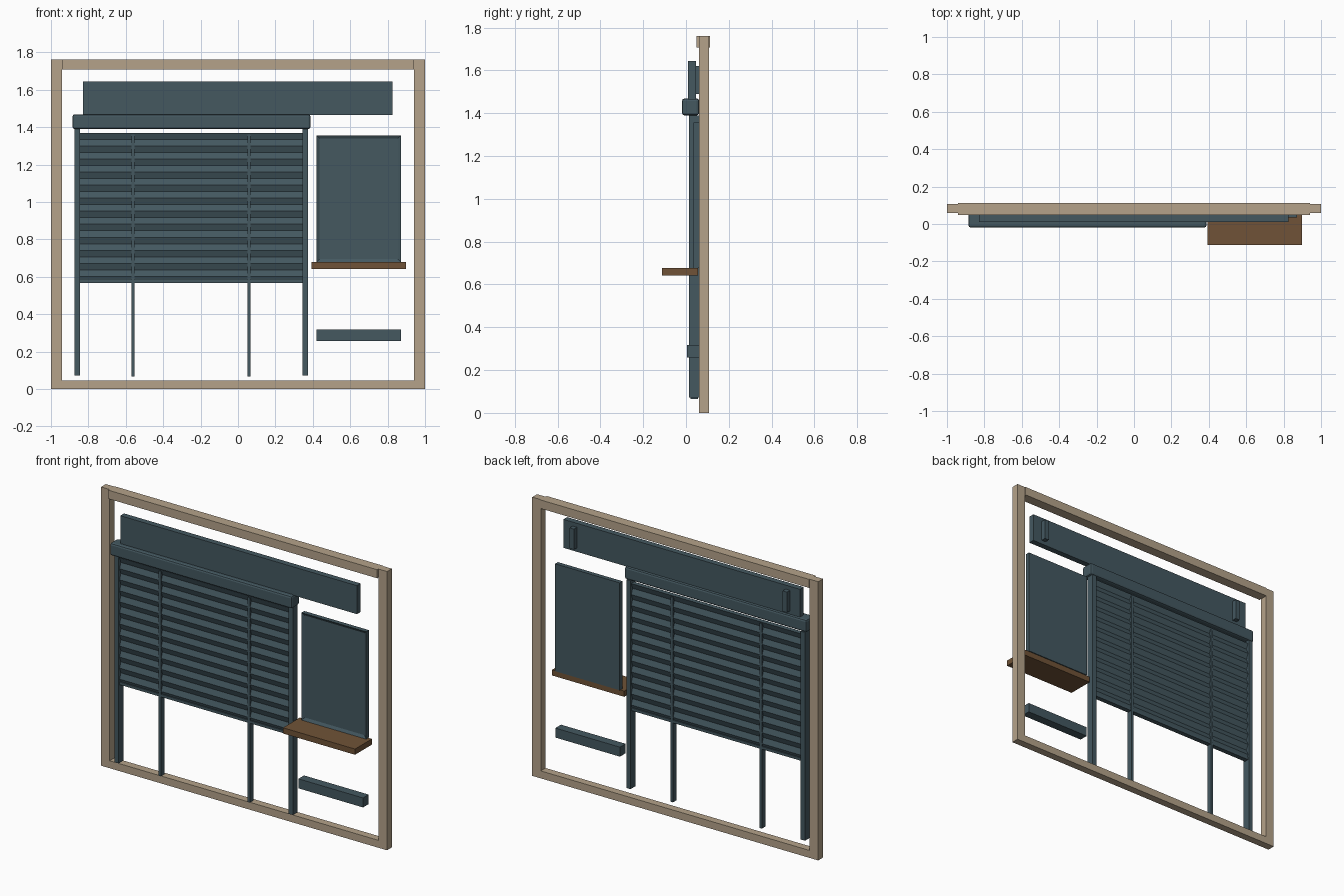
import bpy
import bmesh

cube = bpy.data.objects.get("Cube")
if cube:
    bpy.data.objects.remove(cube, do_unlink=True)


def material(name, rgb):
    m = bpy.data.materials.new(name)
    m.use_nodes = True
    m.diffuse_color = (*rgb, 1)
    bsdf = next(n for n in m.node_tree.nodes if n.type == "BSDF_PRINCIPLED")
    bsdf.inputs["Base Color"].default_value = (*rgb, 1)
    return m


TEAL = material("slate_teal", (0.058, 0.098, 0.118))
BEIGE = material("pale_timber", (0.46, 0.365, 0.255))
BROWN = material("brown_wood", (0.16, 0.086, 0.038))


def finish(name, bm, mat):
    bmesh.ops.recalc_face_normals(bm, faces=bm.faces)
    mesh = bpy.data.meshes.new(name)
    bm.to_mesh(mesh)
    bm.free()
    mesh.materials.append(mat)
    ob = bpy.data.objects.new(name, mesh)
    bpy.context.collection.objects.link(ob)
    return ob


def box(name, xs, ys, zs, mat, bevel=0, inset=None):
    """Box from its ranges, with an optional bevel or recessed front panel."""
    bm = bmesh.new()
    bmesh.ops.create_cube(bm, size=1)
    for v in bm.verts:
        for i, (lo, hi) in enumerate((xs, ys, zs)):
            v.co[i] = lo if v.co[i] < 0 else hi
    if inset:
        bm.normal_update()
        front = min(bm.faces, key=lambda f: f.calc_center_median().y)
        bmesh.ops.inset_region(bm, faces=[front], thickness=inset[0])
        bmesh.ops.translate(bm, verts=front.verts, vec=(0, inset[1], 0))
    ob = finish(name, bm, mat)
    if bevel:
        mod = ob.modifiers.new("edge_bevel", "BEVEL")
        mod.width = bevel
        mod.segments = 2
    return ob


# Outer timber frame
for side, name in ((-1, "right"), (1, "left")):
    box(f"frame_post_{name}", sorted((side * 0.94, side)), (0.06, 0.108), (0, 1.762), BEIGE)
box("frame_top_rail", (-0.94, 0.94), (0.048, 0.112), (1.708, 1.762), BEIGE)
box("frame_bottom_rail", (-0.94, 0.94), (0.06, 0.108), (0, 0.047), BEIGE)

# Sign board with rear brackets
box("sign_board", (-0.83, 0.825), (0.01, 0.047), (1.465, 1.645), TEAL)
for side, name in ((-1, "right"), (1, "left")):
    box(f"sign_bracket_{name}", sorted((side * 0.73, side * 0.76)), (0.047, 0.077),
        (1.49, 1.62), TEAL)

# Shutter housing and guides
box("shutter_housing", (-0.885, 0.388), (-0.019, 0.062), (1.39, 1.469), TEAL, bevel=0.012)
for x, name in ((-0.86, "right"), (0.36, "left")):
    box(f"shutter_guide_{name}", (x - 0.015, x + 0.015), (0.014, 0.061), (0.073, 1.39), TEAL)
for x, name in ((-0.562, "right"), (0.06, "left")):
    box(f"shutter_mullion_{name}", (x - 0.008, x + 0.008), (0.022, 0.056), (0.066, 1.36), TEAL)

# Shutter curtain: zigzag slats swept across the opening
RIDGE, PITCH, MID = 1.37, 0.0698, 0.039
profile = []
for k in range(12):
    z = RIDGE - k * PITCH
    profile += [(0.015, z), (0.002, z - PITCH / 2)]
front = [(MID - d, z) for d, z in profile]
back = [(MID + d, z) for d, z in reversed(profile)]
bm = bmesh.new()
rings = [[bm.verts.new((x, y, z)) for y, z in front + back] for x in (-0.85, 0.35)]
n, total = len(front), len(front + back)
for i in range(total):
    j = (i + 1) % total
    bm.faces.new((rings[0][i], rings[0][j], rings[1][j], rings[1][i]))
for ring in rings:
    for i in range(n - 1):
        bm.faces.new((ring[i], ring[i + 1], ring[total - 2 - i], ring[total - 1 - i]))
finish("shutter_curtain", bm, TEAL)
box("curtain_bottom_bar", (-0.85, 0.35), (0.024, 0.054), (0.567, 0.584), TEAL)

# Side window, counter and lower ledge
box("window_panel", (0.42, 0.872), (0.034, 0.062), (0.678, 1.357), TEAL, inset=(0.024, 0.01))
box("counter_shelf", (0.393, 0.897), (-0.112, 0.056), (0.642, 0.678), BROWN)
box("lower_ledge", (0.42, 0.872), (0.004, 0.06), (0.258, 0.318), TEAL)
